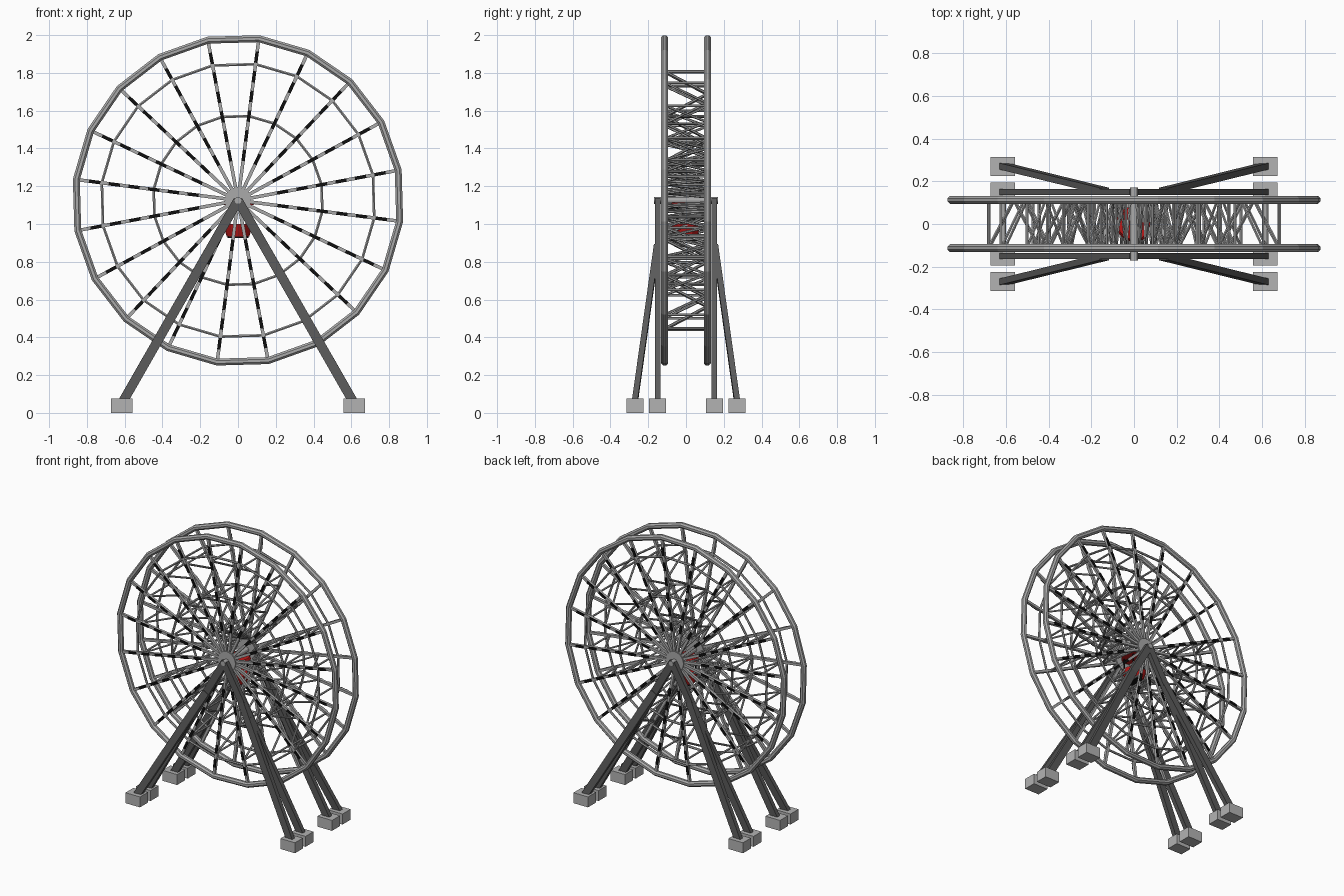
import bpy, bmesh, math
from mathutils import Vector, Matrix

old = bpy.data.objects.get("Cube")
if old:
    bpy.data.objects.remove(old)


def material(name, col):
    m = bpy.data.materials.new(name)
    m.use_nodes = True
    m.diffuse_color = (*col, 1)
    m.node_tree.nodes["Principled BSDF"].inputs["Base Color"].default_value = (*col, 1)
    return m


STEEL = material("light steel", (0.40, 0.40, 0.40))
DARK = material("dark steel", (0.10, 0.10, 0.10))
STONE = material("concrete grey", (0.45, 0.45, 0.45))
BLACK = material("black", (0.005, 0.005, 0.005))
RED = material("red", (0.50, 0.01, 0.01))

CZ, N, OFF, WY = 1.125, 20, math.radians(10.65), 0.113
ANGLES = [OFF + i * math.tau / N for i in range(N)]


def polar(r, a, y):
    return Vector((r * math.cos(a), y, CZ + r * math.sin(a)))


def finish(name, bm, mat):
    bmesh.ops.recalc_face_normals(bm, faces=bm.faces)
    me = bpy.data.meshes.new(name)
    bm.to_mesh(me)
    bm.free()
    me.materials.append(mat)
    ob = bpy.data.objects.new(name, me)
    bpy.context.collection.objects.link(ob)
    return ob


def box(bm, p, q, width, depth):
    """Rectangular bar from p to q, its depth lying towards y."""
    p, q = Vector(p), Vector(q)
    d = (q - p).normalized()
    side = Vector((0, 1, 0)).cross(d).normalized()
    up = d.cross(side)
    m = Matrix((side * width, up * depth, d * (q - p).length)).transposed().to_4x4()
    bmesh.ops.create_cube(bm, size=1, matrix=Matrix.Translation((p + q) / 2) @ m)


def rod(bm, p, q, r1, r2=None, sides=6):
    p, q = Vector(p), Vector(q)
    m = Matrix.Translation((p + q) / 2) @ (q - p).to_track_quat('Z', 'Y').to_matrix().to_4x4()
    bmesh.ops.create_cone(bm, cap_ends=True, segments=sides, radius1=r1,
                          radius2=r1 if r2 is None else r2,
                          depth=(q - p).length, matrix=m)


def ring(bm, r, y, tube, sides):
    """Polygonal hoop with one corner on each spoke."""
    loops = []
    for a in ANGLES:
        ts = [(k + 0.5) * math.tau / sides for k in range(sides)]
        loops.append([bm.verts.new(polar(r + tube * math.cos(t), a, y + tube * math.sin(t))) for t in ts])
    for i in range(N):
        A, B = loops[i], loops[(i + 1) % N]
        for k in range(sides):
            j = (k + 1) % sides
            bm.faces.new((A[k], A[j], B[j], B[k]))


# Two wheels: rim, inner hoops, spokes, light strips and hub plate
for label, s in (("front", -1), ("back", 1)):
    y = s * WY
    bm = bmesh.new()
    ring(bm, 0.863, y, 0.02, 8)
    finish(label + "_rim", bm, STEEL)

    bm = bmesh.new()
    for r in (0.727, 0.45):
        ring(bm, r, y, 0.008, 6)
    finish(label + "_inner_hoops", bm, STEEL)

    bm, lights = bmesh.new(), bmesh.new()
    for a in ANGLES:
        box(bm, polar(0.04, a, y), polar(0.855, a, y), 0.018, 0.018)
        for k in range(6):
            r = 0.21 + k * 0.105
            box(lights, polar(r, a, y + s * 0.01), polar(r + 0.06, a, y + s * 0.01), 0.018, 0.006)
    finish(label + "_spokes", bm, STEEL)
    finish(label + "_light_strips", lights, BLACK)

    bm = bmesh.new()
    rod(bm, (0, y - 0.016, CZ), (0, y + 0.016, CZ), 0.07, sides=20)
    finish(label + "_hub", bm, STEEL)

# Zigzag trusses joining each pair of spokes
bm = bmesh.new()
nodes = [0.69 - 0.12 * k for k in range(6)]
for a in ANGLES:
    for k, r in enumerate(nodes):
        s = -1 if k % 2 == 0 else 1
        if k % 2 == 0:
            rod(bm, polar(r, a, -WY), polar(r, a, WY), 0.007)
        if k < 5:
            rod(bm, polar(r, a, s * WY), polar(nodes[k + 1], a, -s * WY), 0.007)
finish("spoke_trusses", bm, STEEL)

# Axle
bm = bmesh.new()
rod(bm, (0, -0.17, CZ), (0, 0.17, CZ), 0.018, sides=12)
finish("axle", bm, STEEL)

# Hanging cabin: tub, canopy, posts and floor
bm = bmesh.new()
rod(bm, (0, 0, 0.935), (0, 0, 1.0), 0.06, 0.08, 12)
finish("cabin_tub", bm, RED)
bm = bmesh.new()
rod(bm, (0, 0, 1.1), (0, 0, 1.115), 0.085, 0.075, 12)
finish("cabin_canopy", bm, RED)
bm = bmesh.new()
rod(bm, (0, 0, 0.925), (0, 0, 0.936), 0.055, sides=12)
for sx in (-1, 1):
    for sy in (-1, 1):
        rod(bm, (sx * 0.045, sy * 0.045, 0.99), (sx * 0.045, sy * 0.045, 1.105), 0.005)
finish("cabin_frame", bm, BLACK)

# Support legs, splayed braces and footings
legs, braces, feet = bmesh.new(), bmesh.new(), bmesh.new()
for sx in (-1, 1):
    for sy in (-1, 1):
        box(legs, (0, sy * 0.15, CZ), (sx * 0.615, sy * 0.15, 0.05), 0.05, 0.03)
        box(braces, (sx * 0.14, sy * 0.155, 0.88), (sx * 0.615, sy * 0.272, 0.05), 0.05, 0.03)
        for fy in (0.15, 0.27):
            m = Matrix.Translation((sx * 0.615, sy * fy, 0.0375)) @ Matrix.Diagonal((0.115, 0.09, 0.075, 1))
            bmesh.ops.create_cube(feet, size=1, matrix=m)
finish("support_legs", legs, DARK)
finish("splayed_braces", braces, DARK)
finish("footings", feet, STONE)
